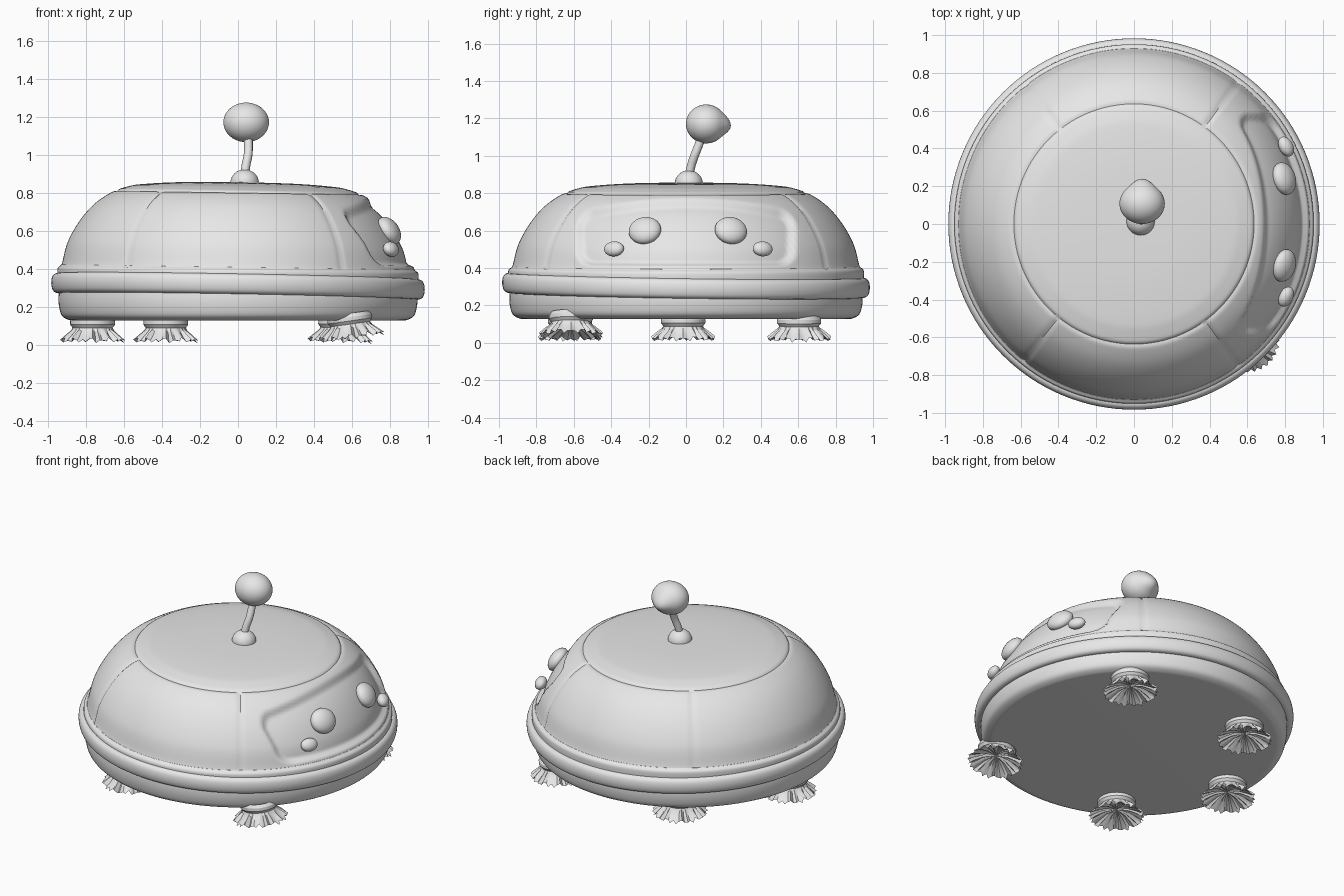
import bpy, bmesh, math
from mathutils import Vector, Matrix

if "Cube" in bpy.data.objects:
    bpy.data.objects.remove(bpy.data.objects["Cube"])

grey = bpy.data.materials.new("light grey")
grey.diffuse_color = (0.8, 0.8, 0.8, 1)
grey.use_nodes = True
grey.node_tree.nodes["Principled BSDF"].inputs["Base Color"].default_value = grey.diffuse_color


def finish(name, bm, angle=40):
    bmesh.ops.recalc_face_normals(bm, faces=bm.faces)
    me = bpy.data.meshes.new(name)
    bm.to_mesh(me)
    bm.free()
    ob = bpy.data.objects.new(name, me)
    bpy.context.collection.objects.link(ob)
    me.materials.append(grey)
    bpy.ops.object.select_all(action='DESELECT')
    ob.select_set(True)
    bpy.context.view_layer.objects.active = ob
    bpy.ops.object.shade_smooth_by_angle(angle=math.radians(angle))
    return ob


def smooth_profile(pts, n):
    """Catmull-Rom curve through the profile points."""
    p = [Vector(q) for q in pts]
    p = [2 * p[0] - p[1]] + p + [2 * p[-1] - p[-2]]
    out = []
    for i in range(1, len(p) - 2):
        a, b, c, d = p[i - 1:i + 3]
        for k in range(n):
            t = k / n
            out.append(0.5 * (2 * b + (c - a) * t + (2 * a - 5 * b + 4 * c - d) * t * t
                              + (3 * b - a - 3 * c + d) * t ** 3))
    return out + [p[-2]]


def lathe(name, profile, segs, warp=None, closed=False, angle=40):
    """Spin an (r, z) profile about z; warp(co, row, column) moves each point."""
    bm = bmesh.new()
    rows = []
    for i, (r, z) in enumerate(profile):
        ring = []
        for j in range(1 if r < 1e-5 else segs):
            a = 2 * math.pi * j / segs
            co = Vector((r * math.cos(a), r * math.sin(a), z))
            ring.append(bm.verts.new(warp(co, i, j) if warp else co))
        rows.append(ring)
    pairs = list(zip(rows, rows[1:])) + ([(rows[-1], rows[0])] if closed else [])
    for u, v in pairs:
        for j in range(segs):
            k = (j + 1) % segs
            quad = [u[j % len(u)], u[k % len(u)], v[k % len(v)], v[j % len(v)]]
            bm.faces.new(list(dict.fromkeys(quad)))
    return finish(name, bm, angle)


def ball(name, loc, scale, rot=Matrix(), warp=None, segs=32):
    bm = bmesh.new()
    bmesh.ops.create_uvsphere(bm, u_segments=segs, v_segments=segs // 2, radius=1)
    if warp:
        for v in bm.verts:
            v.co = warp(v.co)
    bm.transform(Matrix.Translation(loc) @ rot @ Matrix.Diagonal((*scale, 1)))
    return finish(name, bm)


def step(x, lo, hi):
    t = max(0, min(1, (x - lo) / (hi - lo)))
    return t * t * (3 - 2 * t)


# Domed shell with a recessed front visor panel and panel seams
SEAMS = [math.radians(a) for a in (-129, -54, 54, 128)]


def shell_warp(co, i, j):
    x, y, z = co
    r = math.hypot(x, y)
    if r < 0.01:
        return co
    a = math.atan2(y, x)
    depth = 0
    # visor: rounded rectangle in the y-z plane
    if x > 0:
        top, low, rad = 0.785 - 0.22 * y * y, 0.42, 0.09
        qy = abs(y) - 0.59 + rad
        qz = abs(z - (top + low) / 2) - (top - low) / 2 + rad
        d = math.hypot(max(qy, 0), max(qz, 0)) + min(max(qy, qz), 0) - rad
        depth = 0.032 * (1 - step(d, -0.03, 0.0))
    # grooves around the cap and down the sides
    if depth < 0.001:
        depth += 0.008 * (1 - step(abs(r - 0.64), 0.0, 0.014))
        if r > 0.64 and z > 0.40:
            s = min(abs(a - b) for b in SEAMS) * r
            depth += 0.008 * (1 - step(s, 0.0, 0.02))
    n = Vector((x / 0.8, y / 0.8, (z - 0.36) / 0.25)).normalized()
    co = co - n * depth
    co.z -= 0.015 * co.x
    return co


lathe("domed_shell", smooth_profile(
    [(0, .856), (.3, .851), (.5, .838), (.58, .824), (.66, .795), (.75, .735), (.83, .645),
     (.895, .53), (.925, .42), (.932, .405), (.95, .385), (.95, .33)], 8), 288, shell_warp)


# Bumper ring, slightly tilted
def tilt(co, i, j):
    return Vector((co.x, co.y, co.z - 0.018 * co.x - 0.014 * co.y))


lathe("bumper_ring", smooth_profile(
    [(.93, .36), (.96, .358), (.978, .34), (.983, .305), (.975, .27), (.955, .255), (.92, .255)], 4),
    128, tilt, closed=True)

# Lower tub with flat underside
lathe("lower_tub", smooth_profile(
    [(.94, .30), (.945, .24), (.94, .19), (.925, .15), (.89, .13), (.86, .127)], 4)
    + [Vector((0, .127))], 128)


# Bristle feet: neck, pleated skirt with ragged hem, pleated hollow underside
def skirt_warp(co, i, j):
    if i >= 4:
        w = min(i - 3, 2) / 2 if i < 7 else 0.5
        f = (1, 0.9)[j % 2]
        ragged = 0.010 * math.sin(j * 2.3) + 0.006 * math.sin(j * 5.1)
        co = Vector((co.x * (1 - (1 - f) * w), co.y * (1 - (1 - f) * w), co.z + ragged * w))
    return co


FOOT = [(.105, .145), (.118, .125), (.118, .105), (.105, .088), (.115, .072),
        (.145, .045), (.172, .022), (.135, .038), (.08, .062), (0, .07)]
for n, (x, y, lean) in enumerate([(-.765, -.015, 0), (-.38, -.62, 0), (-.38, .605, 0),
                                  (.59, -.615, -8), (.54, .605, 2)]):
    foot = lathe(f"bristle_foot_{n + 1}", FOOT, 56, skirt_warp, angle=25)
    lift = 0.02 if lean < 0 else 0
    foot.matrix_world = (Matrix.Translation((x, y, 0.1 + lift))
                         @ Matrix.Rotation(math.radians(lean), 4, 'Y')
                         @ Matrix.Translation((0, 0, -0.1)))

# Visor bumps: a large and a small lens on each side, facing outward
for side, y1, y2 in (("left", .24, .41), ("right", -.22, -.385)):
    for kind, loc, size in (("large", (.795, y1, .60), (.05, .088, .08)),
                            ("small", (.805, y2, .502), (.035, .056, .042))):
        az = math.atan2(loc[1], loc[0])
        rot = Matrix.Rotation(az, 4, 'Z') @ Matrix.Rotation(math.radians(-33), 4, 'Y')
        ball(f"{kind}_lens_{side}", loc, size, rot)

# Antenna: base knob, bent stem, ball with a pointed back
ball("antenna_base", (.035, .015, .852), (.075, .075, .07))

curve = bpy.data.curves.new("antenna_stem", 'CURVE')
curve.dimensions = '3D'
curve.bevel_depth = 0.023
curve.bevel_resolution = 4
spline = curve.splines.new('NURBS')
path = [(.035, .015, .89), (.04, .025, .94), (.055, .045, 1.0), (.055, .07, 1.06), (.055, .09, 1.12)]
spline.points.add(len(path) - 1)
for p, co in zip(spline.points, path):
    p.co = (*co, 1)
spline.use_endpoint_u = True
spline.order_u = 3
curve.materials.append(grey)
bpy.context.collection.objects.link(bpy.data.objects.new("antenna_stem", curve))


def pointed(co):
    t = max(0, (co.y - 0.7) / 0.3)
    return Vector((co.x, co.y + 0.22 * t * t, co.z - 0.08 * t * t))


ball("antenna_ball", (.043, .108, 1.17), (.12, .108, .104), warp=pointed, segs=48)
